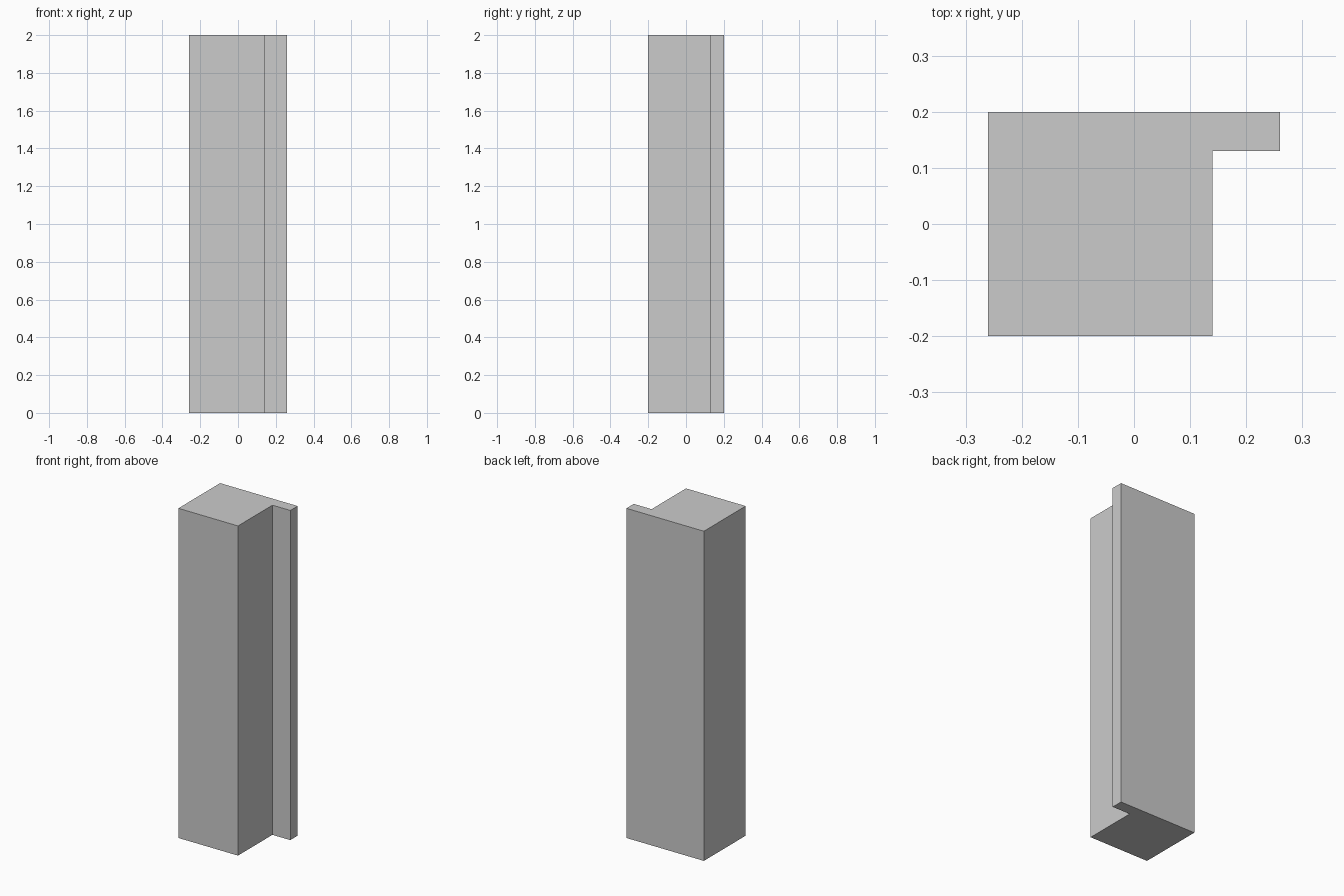
import bpy
import bmesh

if "Cube" in bpy.data.objects:
    bpy.data.objects.remove(bpy.data.objects["Cube"])

HEIGHT = 2.0

# L-shaped footprint: square column with a thin flange flush with the back
profile = [(-0.26, -0.20), (0.14, -0.20), (0.14, 0.13),
           (0.26, 0.13), (0.26, 0.20), (-0.26, 0.20)]


def extrude_profile(name, points, height):
    bm = bmesh.new()
    base = bm.faces.new([bm.verts.new((x, y, 0)) for x, y in points])
    result = bmesh.ops.extrude_face_region(bm, geom=[base], use_keep_orig=True)
    top = [v for v in result["geom"] if isinstance(v, bmesh.types.BMVert)]
    bmesh.ops.translate(bm, verts=top, vec=(0, 0, height))
    bmesh.ops.recalc_face_normals(bm, faces=bm.faces)
    mesh = bpy.data.meshes.new(name)
    bm.to_mesh(mesh)
    bm.free()
    obj = bpy.data.objects.new(name, mesh)
    bpy.context.collection.objects.link(obj)
    return obj


# Column with side flange
extrude_profile("flanged_column", profile, HEIGHT)
